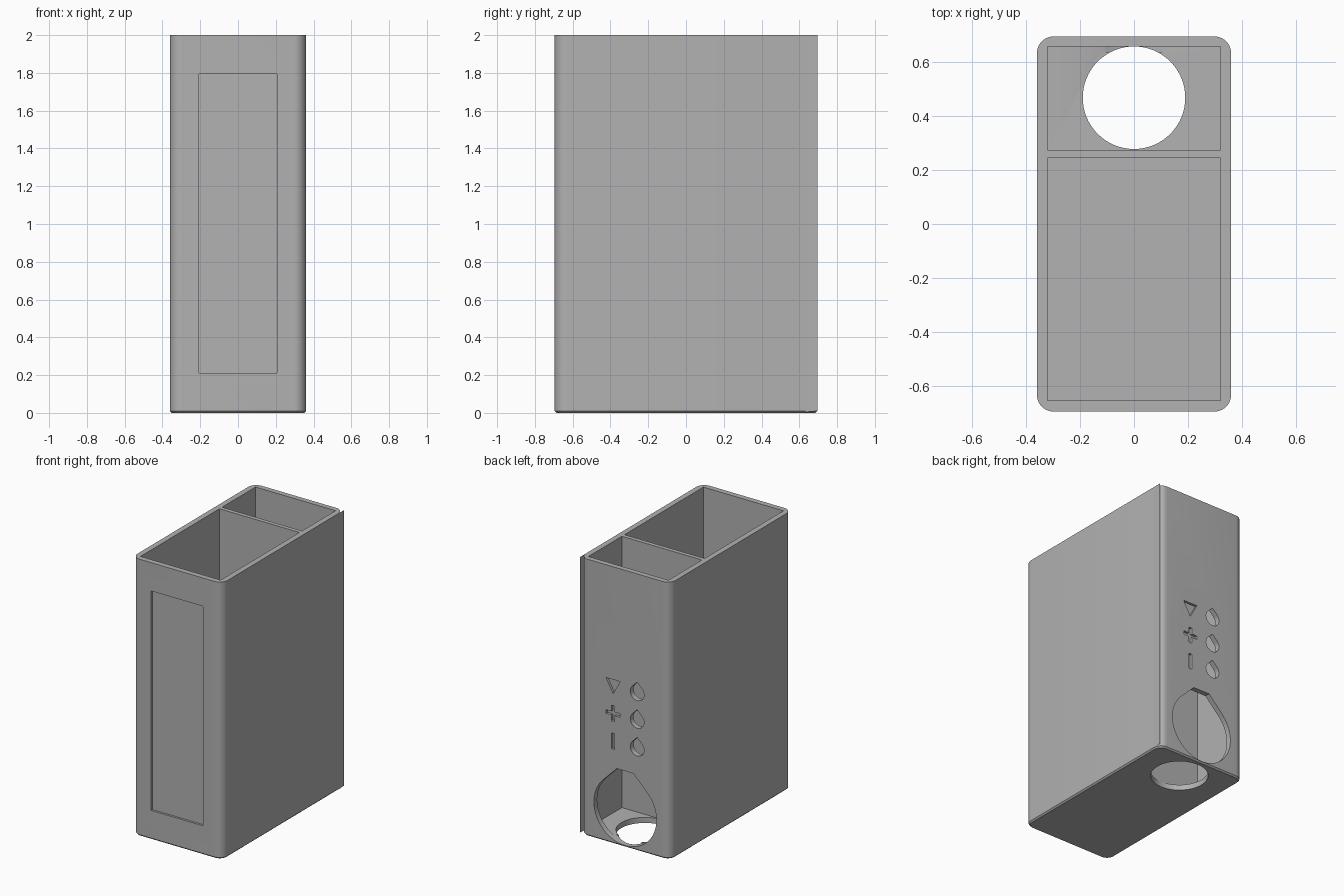
import bpy, bmesh
from math import sin, cos, pi, radians

cube = bpy.data.objects.get("Cube")
if cube:
    bpy.data.objects.remove(cube, do_unlink=True)

W, D, H = 0.36, 0.695, 2.0      # half width, half depth, height
WALL, RADIUS = 0.04, 0.062

grey = bpy.data.materials.new("plain grey")
grey.use_nodes = True
grey.diffuse_color = (0.445, 0.445, 0.445, 1)
grey.node_tree.nodes["Principled BSDF"].inputs["Base Color"].default_value = grey.diffuse_color


def make_object(name, bm):
    mesh = bpy.data.meshes.new(name)
    bm.to_mesh(mesh)
    bm.free()
    mesh.materials.append(grey)
    obj = bpy.data.objects.new(name, mesh)
    bpy.context.collection.objects.link(obj)
    return obj


def prism(points, axis, lo, hi):
    """Extrude a flat outline along y (outline in x, z) or z (outline in x, y)."""
    bm = bmesh.new()
    place = (lambda a, b, t: (a, t, b)) if axis == "y" else (lambda a, b, t: (a, b, t))
    face = bm.faces.new([bm.verts.new(place(a, b, lo)) for a, b in points])
    top = bmesh.ops.extrude_face_region(bm, geom=[face])["geom"]
    for v in top:
        if isinstance(v, bmesh.types.BMVert):
            v.co["xyz".index(axis)] = hi
    bmesh.ops.recalc_face_normals(bm, faces=bm.faces)
    return bm


def rect(x0, x1, y0, y1):
    return [(x0, y0), (x1, y0), (x1, y1), (x0, y1)]


def arc(cx, cy, r, start, end, steps):
    angles = [radians(start + (end - start) * i / steps) for i in range(steps + 1)]
    return [(cx + r * cos(a), cy + r * sin(a)) for a in angles]


def teardrop(cx, cz, r, flat_height=None):
    """Circle with a 45 degree roof, pointed or cut flat at the given height."""
    pts = arc(cx, cz, r, 135, 405, 48)
    tip = cz + r * 2 ** 0.5
    if flat_height is None:
        return pts + [(cx, tip)]
    half = tip - flat_height
    return pts + [(cx + half, flat_height), (cx - half, flat_height)]


# Rounded outer block with a fine chamfer round the base
outline = []
for sx, sy, start in ((1, 1, 0), (-1, 1, 90), (-1, -1, 180), (1, -1, 270)):
    outline += arc(sx * (W - RADIUS), sy * (D - RADIUS), RADIUS, start, start + 90, 10)
bm = prism(outline, "z", 0, H)
base_edges = [e for e in bm.edges if all(v.co.z < 0.001 for v in e.verts)]
bmesh.ops.bevel(bm, geom=base_edges, offset=0.01, segments=1, affect="EDGES")
body = make_object("holder_body", bm)

# Two open compartments, the floor hole and the front label recess
inner = W - WALL
cutters = [
    prism(rect(-inner, inner, -0.655, 0.245), "z", WALL, H + 0.1),
    prism(rect(-inner, inner, 0.275, 0.657), "z", WALL, H + 0.1),
    prism(arc(0, 0.468, 0.19, 0, 354.375, 63), "z", -0.1, 0.1),
    prism(rect(-0.207, 0.207, 0.21, 1.795), "y", -0.8, -D + 0.015),
]

# Large back opening and the three small holes above it
cutters.append(prism(teardrop(0, 0.262, 0.25, 0.55), "y", 0.635, 0.8))
rows = (0.74, 0.94, 1.14)
for z in rows:
    cutters.append(prism(teardrop(-0.096, z, 0.055), "y", 0.6, 0.8))

# Engraved bar, cross and triangle beside the holes
sx, arm, thick = 0.096, 0.057, 0.013
low, mid, high = rows
cross = [(-thick, -arm), (thick, -arm), (thick, -thick), (arm, -thick),
         (arm, thick), (thick, thick), (thick, arm), (-thick, arm),
         (-thick, thick), (-arm, thick), (-arm, -thick), (-thick, -thick)]
signs = [
    rect(sx - thick, sx + thick, low - arm, low + arm),
    [(sx + x, mid + z) for x, z in cross],
    [(sx, high - arm), (sx + arm, high + 0.045), (sx - arm, high + 0.045)],
]
cutters += [prism(s, "y", D - 0.018, 0.8) for s in signs]

# Cut everything out of the block, then drop the cutters
tools = [make_object("cutter", c) for c in cutters]
for tool in tools:
    mod = body.modifiers.new("cut", "BOOLEAN")
    mod.operation, mod.solver, mod.object = "DIFFERENCE", "EXACT", tool
bpy.context.view_layer.update()
graph = bpy.context.evaluated_depsgraph_get()
result = bpy.data.meshes.new_from_object(body.evaluated_get(graph))
body.modifiers.clear()
body.data = result
for tool in tools:
    bpy.data.objects.remove(tool, do_unlink=True)

# Thin fin carrying the left side flat past the rounded back corner
bm = bmesh.new()
bm.faces.new([bm.verts.new(p) for p in (
    (W, D - RADIUS, 0.005), (W, D, 0.01), (W, D, H), (W, D - RADIUS, H))])
make_object("corner_fin", bm)

bpy.ops.object.select_all(action="DESELECT")
body.select_set(True)
bpy.context.view_layer.objects.active = body
bpy.ops.object.shade_smooth_by_angle(angle=radians(30))
